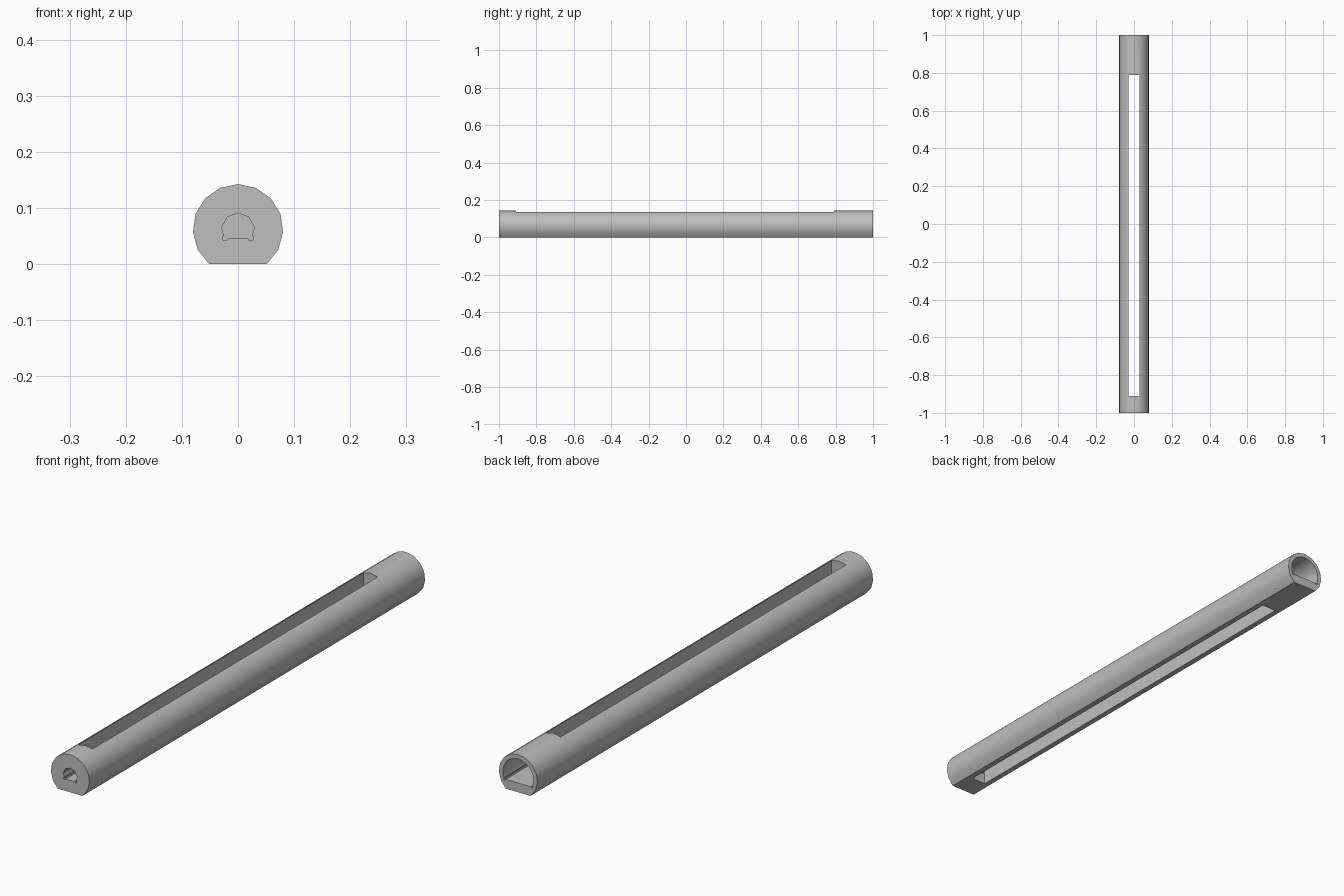
import bpy, bmesh, math

cube = bpy.data.objects.get("Cube")
if cube:
    bpy.data.objects.remove(cube, do_unlink=True)

AXIS_Z = 0.062     # height of the tube axis
SLOT = (-0.91, 0.79)

grey = bpy.data.materials.new("mid grey")
grey.use_nodes = True
colour = (0.52, 0.52, 0.52, 1)
grey.diffuse_color = colour
grey.node_tree.nodes["Principled BSDF"].inputs["Base Color"].default_value = colour


def prism(name, profile, y0, y1):
    """Extrude an x-z profile along y."""
    bm = bmesh.new()
    face = bm.faces.new([bm.verts.new((x, y0, z)) for x, z in profile])
    ext = bmesh.ops.extrude_face_region(bm, geom=[face])
    verts = [v for v in ext["geom"] if isinstance(v, bmesh.types.BMVert)]
    bmesh.ops.translate(bm, verts=verts, vec=(0, y1 - y0, 0))
    bmesh.ops.recalc_face_normals(bm, faces=bm.faces)
    mesh = bpy.data.meshes.new(name)
    bm.to_mesh(mesh)
    bm.free()
    mesh.materials.append(grey)
    obj = bpy.data.objects.new(name, mesh)
    bpy.context.collection.objects.link(obj)
    return obj


def flat_circle(radius, floor, steps):
    """Circle around the axis with its bottom cut flat at the floor height."""
    end = math.acos((floor - AXIS_Z) / radius)
    angles = [end * i / steps for i in range(-steps, steps + 1)]
    return [(radius * math.sin(a), AXIS_Z + radius * math.cos(a)) for a in angles]


def circle(x, z, radius, steps=10):
    turn = 2 * math.pi / steps
    return [(x + radius * math.cos(i * turn), z + radius * math.sin(i * turn))
            for i in range(steps)]


def cut(body, cutter):
    cutter.hide_render = True
    mod = body.modifiers.new("cut", "BOOLEAN")
    mod.operation = "DIFFERENCE"
    mod.solver = "EXACT"
    mod.object = cutter
    bpy.context.view_layer.objects.active = body
    bpy.ops.object.modifier_apply(modifier=mod.name)
    bpy.data.objects.remove(cutter, do_unlink=True)


def cut_bore(body, radius, floor, steps, y0, y1):
    """Flat-floored bore with a small round relief in each lower corner."""
    profile = flat_circle(radius, floor, steps)
    cut(body, prism("bore_cutter", profile, y0, y1))
    for side in (-1, 1):
        corner = abs(profile[0][0])
        relief = circle(side * (corner - 0.001), floor + 0.001, 0.005)
        cut(body, prism("relief_cutter", relief, y0, y1))


# Body with a flat underside
tube = prism("slotted_tube", flat_circle(0.0805, 0.0, 6), -1, 1)

# Long slot from top to bottom
slot = [(-0.03, -0.1), (0.03, -0.1), (0.03, 0.3), (-0.03, 0.3)]
cut(tube, prism("slot_cutter", slot, *SLOT))

# Narrow front hole into the slot, wide blind socket at the back
cut_bore(tube, 0.029, 0.0455, 3, -1.1, SLOT[0] + 0.05)
cut_bore(tube, 0.064, 0.035, 8, SLOT[1] + 0.03, 1.1)

# Smooth rounded sides with crisp rims
bpy.ops.object.select_all(action="DESELECT")
tube.select_set(True)
bpy.context.view_layer.objects.active = tube
bpy.ops.object.shade_smooth_by_angle(angle=math.radians(32))
